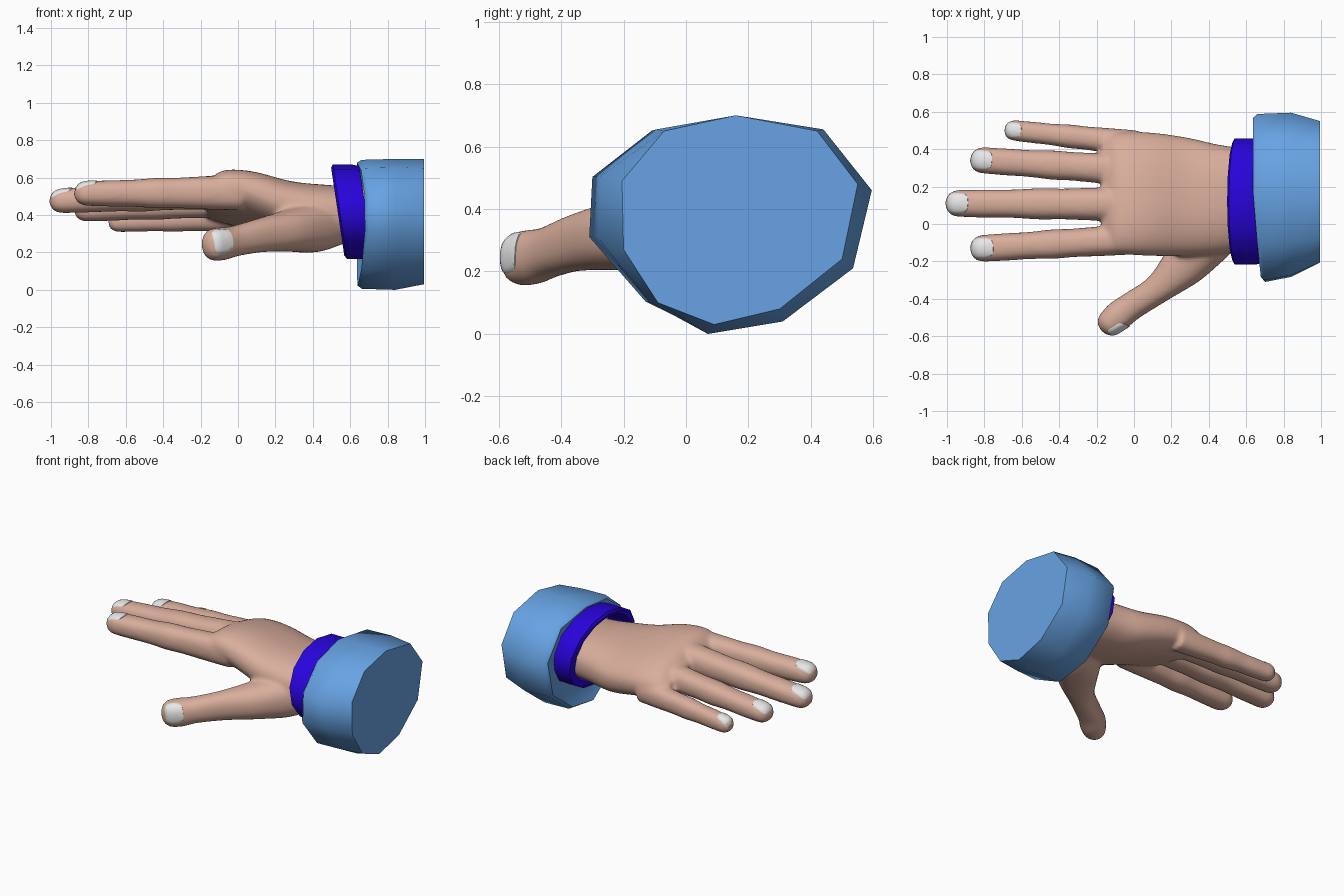
import bpy, bmesh, math
from mathutils import Vector
from mathutils.bvhtree import BVHTree

if "Cube" in bpy.data.objects:
    bpy.data.objects.remove(bpy.data.objects["Cube"])


def material(name, rgb):
    m = bpy.data.materials.new(name)
    m.diffuse_color = (*rgb, 1)
    m.use_nodes = True
    m.node_tree.nodes["Principled BSDF"].inputs["Base Color"].default_value = m.diffuse_color
    return m


SKIN = material("skin", (0.69, 0.42, 0.33))
NAIL = material("nail_white", (0.80, 0.80, 0.80))
VIOLET = material("violet", (0.022, 0.001, 0.72))
BLUE = material("sleeve_blue", (0.135, 0.365, 0.77))


def loft(bm, rings, cap_start=True, cap_end=True, closed=False):
    """Skin a list of point rings with quads."""
    vr = [[bm.verts.new(p) for p in ring] for ring in rings]
    n = len(vr[0])
    pairs = list(zip(vr, vr[1:])) + ([(vr[-1], vr[0])] if closed else [])
    for a, b in pairs:
        for i in range(n):
            j = (i + 1) % n
            bm.faces.new((a[i], a[j], b[j], b[i]))
    if cap_start and not closed:
        bm.faces.new(vr[0][::-1])
    if cap_end and not closed:
        bm.faces.new(vr[-1])


def finish(bm, name, mat, angle=None):
    bmesh.ops.recalc_face_normals(bm, faces=bm.faces)
    me = bpy.data.meshes.new(name)
    bm.to_mesh(me)
    bm.free()
    me.materials.append(mat)
    ob = bpy.data.objects.new(name, me)
    bpy.context.collection.objects.link(ob)
    if angle:
        bpy.ops.object.select_all(action='DESELECT')
        ob.select_set(True)
        bpy.context.view_layer.objects.active = ob
        bpy.ops.object.shade_smooth_by_angle(angle=math.radians(angle))
    return ob


def oval(n, power):
    """Unit superellipse points."""
    for k in range(n):
        c, s = math.cos(2 * math.pi * k / n), math.sin(2 * math.pi * k / n)
        yield math.copysign(abs(c) ** power, c), math.copysign(abs(s) ** power, s)


def spline(keys, steps=5):
    """Catmull-Rom interpolation of number tuples."""
    out = []
    for i in range(len(keys) - 1):
        p0, p1 = keys[max(i - 1, 0)], keys[i]
        p2, p3 = keys[i + 1], keys[min(i + 2, len(keys) - 1)]
        for s in range(steps):
            t = s / steps
            out.append(tuple(0.5 * (2 * b + (c - a) * t + (2 * a - 5 * b + 4 * c - d) * t * t
                                    + (3 * b - a - 3 * c + d) * t ** 3)
                             for a, b, c, d in zip(p0, p1, p2, p3)))
    return out + [keys[-1]]


def tube(bm, keys, n=24):
    """Rounded limb through (x, y, z, side radius, up radius) keys."""
    pts = spline(keys)
    rings = []

    def ring(c, d, rs, ru):
        side = d.cross(Vector((0, 0, 1))).normalized()
        up = side.cross(d)
        rings.append([c + side * rs * u + up * ru * v for u, v in oval(n, .86)])

    for i, p in enumerate(pts):
        a, b = pts[max(i - 1, 0)], pts[min(i + 1, len(pts) - 1)]
        d = (Vector(b[:3]) - Vector(a[:3])).normalized()
        ring(Vector(p[:3]), d, p[3], p[4])
    # Rounded tip
    c, r = Vector(pts[-1][:3]), pts[-1][3:]
    for k in range(1, 6):
        t = math.radians(k * 17)
        f = math.cos(t) ** .85
        ring(c + d * r[0] * math.sin(t), d, r[0] * f, r[1] * f)
    loft(bm, rings)
    return c, d


bm = bmesh.new()
nails = []

# Palm and wrist: x, centre y, centre z, half width, half height, tilt in degrees
palm = [(-0.17, .17, .48, .30, .065, -12), (-0.08, .165, .497, .33, .115, -13),
        (0.08, .16, .475, .335, .138, -12), (0.28, .145, .425, .32, .148, -8),
        (0.45, .13, .41, .295, .152, -3), (0.60, .13, .405, .275, .15, 0),
        (0.76, .13, .405, .27, .15, 0)]
rings = []
for x, cy, cz, ry, rz, tilt in spline(palm):
    t = math.radians(tilt)
    rings.append([(x, cy + ry * u * math.cos(t) - rz * v * math.sin(t),
                   cz + ry * u * math.sin(t) + rz * v * math.cos(t)) for u, v in oval(36, .85)])
loft(bm, rings)

# Fingers: base, tip centre, base radii, tip radii
fingers = {
    "index": ((.02, -.08, .52), (-.805, -.13, .515), (.082, .096), (.072, .066)),
    "middle": ((.02, .105, .53), (-.937, .11, .475), (.093, .095), (.072, .065)),
    "ring": ((.02, .285, .475), (-.807, .34, .428), (.084, .085), (.070, .063)),
    "little": ((.02, .43, .395), (-.64, .50, .364), (.070, .080), (.055, .055)),
}
for name, (base, tip, r0, r1) in fingers.items():
    keys = []
    for t, swell in ((0, 1), (.25, 1), (.42, .98), (.55, 1.03), (.7, .97), (.85, 1.0), (1, 1)):
        keys.append(tuple(a + (b - a) * t for a, b in zip(base, tip))
                    + tuple((a + (b - a) * t) * swell for a, b in zip(r0, r1)))
    c, d = tube(bm, keys)
    nails.append((name, c + d * .005, d, Vector((0, .04, 1)), r1[0] * .80, r1[0] * .76))

# Thumb with its muscle
c, d = tube(bm, [(.55, .04, .37, .12, .12), (.40, -.07, .335, .145, .135),
                 (.27, -.215, .315, .122, .112), (.13, -.345, .293, .080, .092),
                 (-.01, -.437, .262, .076, .082), (-.08, -.488, .247, .080, .088),
                 (-.120, -.522, .242, .073, .088)])
nails.append(("thumb", c - d * .002, d, Vector((.62, -.70, .36)), .054, .066))

# Merge into one smooth skin
hand = finish(bm, "hand", SKIN)
rm = hand.modifiers.new("merge", 'REMESH')
rm.mode, rm.voxel_size, rm.use_smooth_shade = 'VOXEL', 0.012, True
sm = hand.modifiers.new("soften", 'SMOOTH')
sm.factor, sm.iterations = 0.5, 10
dg = bpy.context.evaluated_depsgraph_get()
skin = bpy.data.meshes.new_from_object(hand.evaluated_get(dg))
hand.modifiers.clear()
hand.data = skin
skin.materials.clear()
skin.materials.append(SKIN)
skin.polygons.foreach_set("material_index", [0] * len(skin.polygons))
skin.polygons.foreach_set("use_smooth", [True] * len(skin.polygons))
tree = BVHTree.FromPolygons([v.co.copy() for v in skin.vertices],
                            [tuple(p.vertices) for p in skin.polygons])

# Nails: thin rounded plates laid on the skin
for name, centre, along, out, half_len, half_wid in nails:
    out = (out - along * out.dot(along)).normalized()
    across = along.cross(out)
    bm, rings = bmesh.new(), []
    for f, lift in ((.08, .004), (.3, .004), (.55, .004), (.8, .004), (1, .004), (1.02, -.004)):
        ring = []
        for u, v in oval(28, .65):
            p = centre + along * u * half_len * f + across * v * half_wid * f
            hit = tree.ray_cast(p + out * .15, -out)[0]
            ring.append((hit or p) + out * lift)
        rings.append(ring)
    loft(bm, rings, cap_end=False)
    plate = finish(bm, name + "_nail", NAIL, 60)
    # Keep every plate facing outward
    if sum((p.normal.dot(out) * p.area for p in plate.data.polygons)) < 0:
        plate.data.flip_normals()

# Wrist band: leaning oval ring
bm, rings = bmesh.new(), []
for dx, s in ((-.062, .93), (-.05, 1), (.05, 1), (.09, .97), (.09, .80), (-.055, .85)):
    ring = []
    for k in range(14):
        a = 2 * math.pi * (k + .5) / 14
        z = .252 * s * math.sin(a)
        ring.append((.595 + dx - .15 * z, .12 + .345 * s * math.cos(a), .418 + z))
    rings.append(ring)
loft(bm, rings, closed=True)
finish(bm, "wrist_band", VIOLET, 45)

# Sleeve: ten-sided, open towards the hand, flat at the far end
outer = [(-.11, .655), (.16, .70), (.44, .655), (.595, .46), (.535, .21),
         (.31, .04), (.07, 0), (-.13, .10), (-.31, .31), (-.30, .505)]
end = [(-.07, .65), (.16, .70), (.42, .65), (.55, .48), (.50, .24),
       (.30, .08), (.09, .03), (-.09, .10), (-.20, .27), (-.205, .49)]


def section(points, x, s, lean=0.0, front=1.0):
    return [(x + lean * max(0, .1 - y), .14 + (y - .14) * s * (front if y < 0 else 1),
             .36 + (z - .36) * s) for y, z in points]


bm = bmesh.new()
loft(bm, [section(outer, .675, .66, .05), section(outer, .65, .87, .09),
          section(outer, .637, .94, .10), section(outer, .66, .985, .10, 1.015),
          section(outer, .84, 1.0, 0, .94), section(end, .995, 1.0)])
finish(bm, "sleeve", BLUE, 60)
